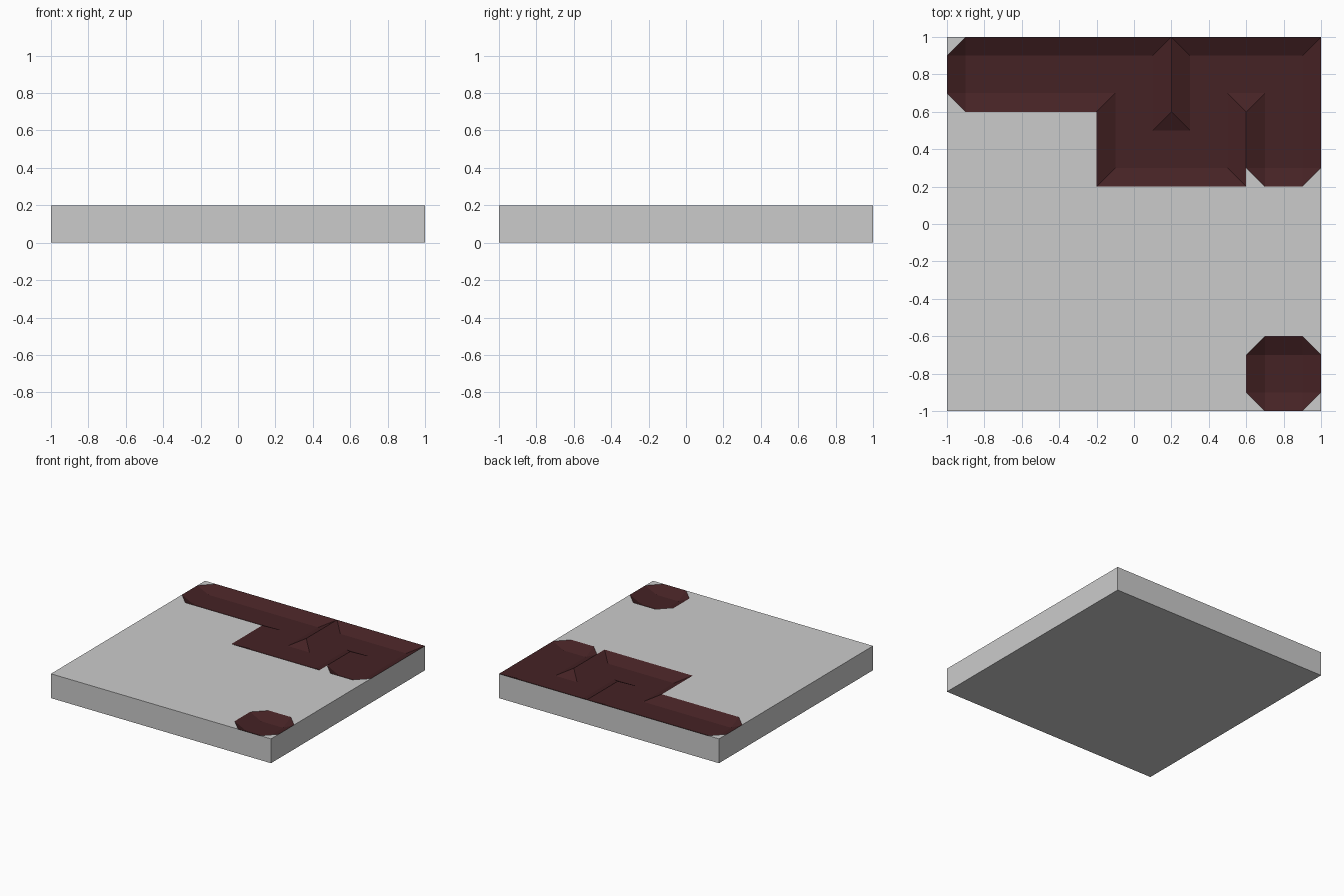
import bpy, bmesh
from mathutils import Vector

if "Cube" in bpy.data.objects:
    bpy.data.objects.remove(bpy.data.objects["Cube"])

CELL, BEVEL = 0.4, 0.1        # grid square and width of sloping pit walls
TOP, FLOOR = 0.2, 0.15        # slab top and pit floor heights

# Sunken squares of the 5 x 5 grid (column, row from the front)
PITS = {(i, 4) for i in range(5)} | {(2, 3), (3, 3), (4, 3), (4, 0)}
# Neighbouring pits kept apart by a thin ridge
RIDGES = [{(2, 4), (3, 4)}, {(3, 3), (4, 3)}]
SIDES = [(1, 0), (0, 1), (-1, 0), (0, -1)]


def walled(c, s):
    n = (c[0] + s[0], c[1] + s[1])
    return n not in PITS or {c, n} in RIDGES


def centre(c):
    return Vector(((c[0] - 2) * CELL, (c[1] - 2) * CELL, 0))


def corner_key(c, a, b):
    return (2 * c[0] + a[0] + b[0], 2 * c[1] + a[1] + b[1])


# Grid corners touched by any wall stay at slab height
high = set()
for c in PITS:
    for k, s in enumerate(SIDES):
        if walled(c, s):
            high.add(corner_key(c, s, SIDES[k - 1]))
            high.add(corner_key(c, s, SIDES[(k + 1) % 4]))


def add_face(bm, pts, up=True):
    f = bm.faces.new([bm.verts.new(p) for p in pts])
    f.normal_update()
    if up and f.normal.z < 0:
        f.normal_flip()


def finish(bm, name):
    bmesh.ops.remove_doubles(bm, verts=bm.verts, dist=1e-4)
    mesh = bpy.data.meshes.new(name)
    bm.to_mesh(mesh)
    bm.free()
    obj = bpy.data.objects.new(name, mesh)
    bpy.context.collection.objects.link(obj)
    return obj


slab, pit = bmesh.new(), bmesh.new()

# Slab sides and underside
ring = [(-1, -1), (1, -1), (1, 1), (-1, 1)]
add_face(slab, [(x, y, 0) for x, y in reversed(ring)], up=False)
for k in range(4):
    (x0, y0), (x1, y1) = ring[k], ring[(k + 1) % 4]
    add_face(slab, [(x0, y0, 0), (x1, y1, 0), (x1, y1, TOP), (x0, y0, TOP)], up=False)

H, I = CELL / 2, CELL / 2 - BEVEL
for i in range(5):
    for j in range(5):
        c, o = (i, j), centre((i, j))

        def at(x, y, z):
            return o + Vector((x, y, z))

        # Level ground
        if c not in PITS:
            add_face(slab, [at(x * H, y * H, TOP) for x, y in ring])
            continue

        # Pit floor
        add_face(pit, [at(x * I, y * I, FLOOR) for x, y in ring])
        enclosed = sum(walled(c, s) for s in SIDES) >= 3
        for k, a in enumerate(SIDES):
            b = SIDES[(k + 1) % 4]
            za = TOP if walled(c, a) else FLOOR
            zb = TOP if walled(c, b) else FLOOR

            def mix(p, q, z):
                return at(a[0] * p + b[0] * q, a[1] * p + b[1] * q, z)

            # Wall strip, sloping where the side is closed
            add_face(pit, [mix(I, -I, FLOOR), mix(H, -I, za),
                           mix(H, I, za), mix(I, I, FLOOR)])
            # Corner: chamfered in dead ends, mitred elsewhere
            inner, ea, eb = mix(I, I, FLOOR), mix(H, I, za), mix(I, H, zb)
            tip = mix(H, H, TOP if corner_key(c, a, b) in high else FLOOR)
            if enclosed and za == zb == TOP:
                add_face(pit, [inner, ea, eb])
                add_face(slab, [ea, tip, eb])
            else:
                add_face(pit, [inner, ea, tip])
                add_face(pit, [inner, tip, eb])

finish(slab, "ground_slab")
pits = finish(pit, "sunken_pits")
mat = bpy.data.materials.new("dark_red")
mat.diffuse_color = (0.06, 0.016, 0.018, 1)
mat.use_nodes = True
mat.node_tree.nodes["Principled BSDF"].inputs["Base Color"].default_value = mat.diffuse_color
pits.data.materials.append(mat)
